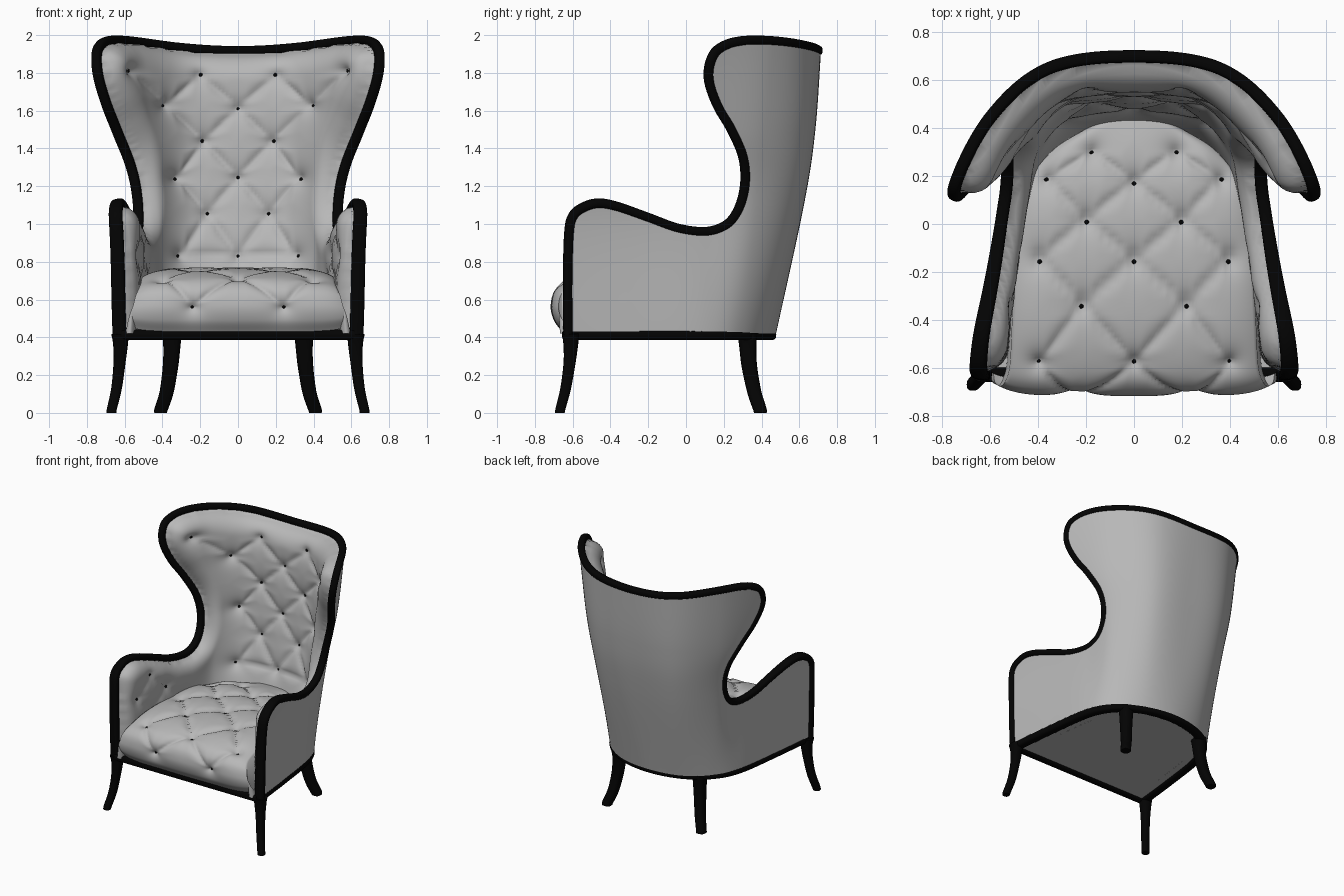
import bpy, bmesh, math
from mathutils import Vector, kdtree

cube = bpy.data.objects.get("Cube")
if cube:
    bpy.data.objects.remove(cube, do_unlink=True)


def material(name, value):
    m = bpy.data.materials.new(name)
    m.use_nodes = True
    m.diffuse_color = (value, value, value, 1)
    bsdf = next(n for n in m.node_tree.nodes if n.type == 'BSDF_PRINCIPLED')
    bsdf.inputs["Base Color"].default_value = (value, value, value, 1)
    bsdf.inputs["Roughness"].default_value = 0.7
    return m


FABRIC = material("grey_fabric", 0.48)
WOOD = material("black_wood", 0.001)


def make(name, verts, faces, mat, angle=60):
    me = bpy.data.meshes.new(name)
    me.from_pydata([tuple(v) for v in verts], [], faces)
    bm = bmesh.new()
    bm.from_mesh(me)
    bmesh.ops.delete(bm, geom=[v for v in bm.verts if not v.link_faces], context='VERTS')
    bm.to_mesh(me)
    bm.free()
    me.materials.append(mat)
    ob = bpy.data.objects.new(name, me)
    bpy.context.collection.objects.link(ob)
    bpy.ops.object.select_all(action='DESELECT')
    ob.select_set(True)
    bpy.context.view_layer.objects.active = ob
    bpy.ops.object.shade_smooth_by_angle(angle=math.radians(angle))
    return ob


def spline(p, t):
    """Smooth curve through the points p; t runs from 0 to len(p) - 1."""
    i = max(0, min(int(t), len(p) - 2))
    f = t - i
    b, c = p[i], p[i + 1]
    a = p[i - 1] if i else b * 2 - c
    d = p[i + 2] if i + 2 < len(p) else c * 2 - b
    return b + (c - a) * (f / 2) + (a * 2 - b * 5 + c * 4 - d) * (f * f / 2) \
        + (b * 3 - a - c * 3 + d) * (f ** 3 / 2)


def ease(x):
    x = max(0, min(1, x))
    return x * x * (3 - 2 * x)


def sweep(name, pts, normals, wide, deep, mat=WOOD, sides=16):
    """Rounded-square bar along pts; wide is the half size along the normals."""
    verts, faces, n = [], [], len(pts)
    for i, p in enumerate(pts):
        tan = (pts[min(i + 1, n - 1)] - pts[max(i - 1, 0)]).normalized()
        nor = (normals[i] - tan * normals[i].dot(tan)).normalized()
        side = tan.cross(nor)
        for k in range(sides):
            a = 2 * math.pi * k / sides
            c, s = math.cos(a), math.sin(a)
            verts.append(p + nor * math.copysign(abs(c) ** 0.7, c) * wide[i]
                         + side * math.copysign(abs(s) ** 0.7, s) * deep[i])
    for i in range(n - 1):
        for k in range(sides):
            a, b = i * sides + k, i * sides + (k + 1) % sides
            faces.append((a, b, b + sides, a + sides))
    faces += [tuple(reversed(range(sides))), tuple(range((n - 1) * sides, n * sides))]
    for v in verts:
        v.z = max(v.z, 0)
    return make(name, verts, faces, mat)


# Wraparound shell: plan outlines at four heights, left front to centre back
PLANS = [
    (0.40, [(.63, -.66), (.59, -.28), (.533, .10), (.43, .29), (.245, .412), (0, .455)]),
    (1.10, [(.665, -.66), (.605, -.28), (.55, .10), (.505, .36), (.31, .565), (0, .607)]),
    (1.50, [(.78, -.50), (.74, -.18), (.685, .11), (.565, .405), (.335, .625), (0, .668)]),
    (2.00, [(.95, -.40), (.87, -.10), (.775, .13), (.597, .45), (.355, .652), (0, .703)])]
LEVELS = []
for z, half in PLANS:
    LEVELS.append([Vector((x, y, z)) for x, y in half]
                  + [Vector((-x, y, z)) for x, y in half[-2::-1]])


def shell(s, t):
    return spline([spline(row, s) for row in LEVELS], t)


def bisect(f, lo, hi):
    for _ in range(18):
        mid = (lo + hi) / 2
        lo, hi = (mid, hi) if f(mid) < 0 else (lo, mid)
    return (lo + hi) / 2


HEIGHTS = [Vector((z, 0)) for z, _ in PLANS]


def level_at(z):
    return bisect(lambda t: spline(HEIGHTS, t).x - z, 0, 3)


# Edge of the shell seen from the side: arm front, arm dip, neck, wing
EDGE = [Vector(p) for p in [
    (-.625, .405), (-.627, .7), (-.62, .95), (-.60, 1.04), (-.55, 1.085), (-.47, 1.11),
    (-.37, 1.095), (-.2, 1.035), (-.05, .98), (.08, .96), (.17, .975), (.24, 1.02),
    (.29, 1.11), (.313, 1.23), (.30, 1.36), (.24, 1.5), (.17, 1.62), (.125, 1.74),
    (.122, 1.83), (.155, 1.91), (.22, 1.952), (.29, 1.969), (.35, 1.974)]]
track = []
for i in range((len(EDGE) - 1) * 9 + 1):
    y, z = spline(EDGE, i / 9)
    t = level_at(z)
    track.append((bisect(lambda s: shell(s, t).y - y, 0, 5), t))
s1 = track[-1][0]
for i in range(1, 41):
    u = i / 40
    track.append((s1 + (5 - s1) * u, level_at(1.974 - .056 * ease(u))))
rim, rim_n = [], []
for s, t in track:
    e = .01
    rim.append(shell(s, t))
    rim_n.append((shell(s + e, t) - shell(s - e, t)).cross(
        shell(s, t + e) - shell(s, t - e)).normalized())
outline = [(p.y, p.z) for p in rim] + [(1.5, rim[-1].z), (1.5, 0), (rim[0].y, 0)]
flip = Vector((-1, 1, 1))
rim += [p * flip for p in rim[-2::-1]]
rim_n += [p * flip for p in rim_n[-2::-1]]
sweep("frame_rim", rim, rim_n,
      [.026 + .011 * min(1, max(0, -p.y / .6)) for p in rim], [.024] * len(rim))
tree = kdtree.KDTree(len(rim))
for i, p in enumerate(rim):
    tree.insert(p, i)
tree.balance()


def inside(y, z):
    hit = False
    for (y0, z0), (y1, z1) in zip(outline, outline[1:] + outline[:1]):
        if (z0 > z) != (z1 > z) and y < y0 + (z - z0) * (y1 - y0) / (z1 - z0):
            hit = not hit
    return hit


def mirrored(points):
    return [Vector(p) for p in points] + [Vector((-p[0], p[1])) for p in points if p[0]]


def links(buttons, reach):
    return [(a, b) for i, a in enumerate(buttons) for b in buttons[:i]
            if (a - b).length < reach and abs(a.x - b.x) > .1]


def tuft(p, buttons, pairs):
    """Depth of the button pits and of the creases that join them."""
    depth = max(.055 * math.exp(-(p - b).length / .045) for b in buttons)
    for a, b in pairs:
        d = b - a
        f = max(0, min(1, (p - a).dot(d) / d.length_squared))
        depth = max(depth, .027 * math.exp(-(p - a - d * f).length / .025))
    return depth


studs = []


def place_studs(buttons, flat, verts):
    for b in buttons:
        i = min(range(len(verts)), key=lambda k: (flat[k] - b).length_squared)
        studs.append(verts[i])


# Shell outside and tufted padding inside, thicker towards the head
NS, NT = 170, 100
grid = [[shell(10 * i / NS, 3 * j / NT) for i in range(NS + 1)] for j in range(NT + 1)]
BACK = mirrored([(.545, 1.81), (.2, 1.79), (.365, 1.63), (0, 1.615), (.178, 1.44), (.31, 1.25),
                 (0, 1.25), (.16, 1.06), (.29, .84), (0, .84)])
ARM = [Vector(p) for p in [(-.47, .83), (-.33, .97), (-.33, .69), (-.18, .83), (-.02, .7)]]
back_pairs, arm_pairs = links(BACK, .29), links(ARM, .25)
outer, inner, flat_back, flat_arm = [], [], [], []
for j in range(NT + 1):
    for i in range(NS + 1):
        p = grid[j][i]
        nor = (grid[j][min(i + 1, NS)] - grid[j][max(i - 1, 0)]).cross(
            grid[min(j + 1, NT)][i] - grid[max(j - 1, 0)][i]).normalized()
        thick = .097 + .045 * ease((p.z - .8) / .9)
        d = max(0, min((tree.find(p)[2] - .02) / (thick * 1.05), 1))
        pad = thick * math.sqrt(1 - (1 - d) ** 2)
        base = p - nor * pad
        fb, fa = Vector((base.x, base.z)), Vector((p.y, p.z))
        dip = tuft(fb, BACK, back_pairs)
        if p.y < .15 and p.z < 1.2:
            dip = max(dip, .7 * tuft(fa, ARM, arm_pairs))
        outer.append(p + nor * .017)
        inner.append(p - nor * max(.003, pad - dip * d))
        flat_back.append(fb)
        flat_arm.append(fa if p.x > 0 else Vector((9, 9)))
faces = []
for j in range(NT):
    for i in range(NS):
        c = (grid[j][i] + grid[j + 1][i + 1]) / 2
        if inside(c.y, c.z):
            a = j * (NS + 1) + i
            faces.append((a, a + 1, a + NS + 2, a + NS + 1))
make("outer_shell", outer, faces, FABRIC)
make("tufted_padding", inner, [f[::-1] for f in faces], FABRIC, 80)
place_studs(BACK, flat_back, inner)
n = len(studs)
place_studs(ARM, flat_arm, inner)
studs += [p * flip for p in studs[n:]]

# Tufted seat cushion: path of (y, z, half width) from front bottom to back
PATH = [Vector(p) for p in [
    (-.655, .43, .60), (-.70, .49, .592), (-.717, .57, .57), (-.69, .66, .55), (-.60, .722, .53),
    (-.4, .76, .52), (-.1, .772, .50), (.15, .768, .46), (.32, .75, .34), (.45, .72, .13)]]
M, N = 90, 80
path = [spline(PATH, 9 * k / M) for k in range(M + 1)]
arc = [0]
for a, b in zip(path, path[1:]):
    arc.append(arc[-1] + (b - a).xy.length)
zero = arc[min(range(M + 1), key=lambda k: abs(path[k].x))]
SEAT = mirrored([(.175, .30), (.36, .18), (0, .17), (.2, .01), (.395, -.155), (0, -.155),
                 (.215, -.345), (.395, -.595), (0, -.59), (.24, -.83)])
seat_pairs = links(SEAT, .34)
verts, flat, faces = [], [], []
for k, (y, z, w) in enumerate(path):
    run = path[min(k + 1, M)] - path[max(k - 1, 0)]
    nor = Vector((0, -run.y, run.x)).normalized()
    for i in range(N + 1):
        u = 2 * i / N - 1
        f = Vector((w * u, arc[k] - zero))
        p = Vector((w * u, y, z)) - nor * (.05 * abs(u) ** 7 + tuft(f, SEAT, seat_pairs))
        if i in (0, N):
            p.z = .42
        verts.append(p)
        flat.append(f)
        if k < M and i < N:
            a = k * (N + 1) + i
            faces.append((a, a + 1, a + N + 2, a + N + 1))
make("seat_cushion", verts, faces, FABRIC, 80)
place_studs(SEAT, flat, verts)

# Upholstery buttons
bm = bmesh.new()
for p in studs:
    ball = bmesh.ops.create_icosphere(bm, subdivisions=2, radius=.011)
    bmesh.ops.translate(bm, verts=ball["verts"], vec=p)
bm.verts.index_update()
make("tuft_buttons", [v.co.copy() for v in bm.verts],
     [[v.index for v in f.verts] for f in bm.faces], WOOD)
bm.free()

# Base rails and underside panel
plan = [shell(.09 + 9.82 * i / 80, 0) for i in range(81)]
plan_n = [(plan[min(i + 1, 80)] - plan[max(i - 1, 0)]).cross(Vector((0, 0, 1))).normalized()
          for i in range(81)]
plan = [Vector((p.x, p.y, .413)) - q * .012 for p, q in zip(plan, plan_n)]
sweep("base_rail", plan, plan_n, [.035] * 81, [.028] * 81)
sweep("front_rail", [plan[0], plan[-1]], [Vector((0, -1, 0))] * 2, [.03] * 2, [.028] * 2)
make("underside_panel", [Vector((p.x, p.y, .402)) for p in plan], [tuple(range(81))], FABRIC)

# Splayed legs: (x, y, z, half thickness) from top to foot
LEGS = {
    "front_leg": [(.625, -.612, .42, .046), (.622, -.61, .37, .04), (.627, -.616, .27, .032),
                  (.643, -.637, .13, .028), (.668, -.665, .02, .026), (.67, -.667, 0, .026)],
    "back_leg": [(.35, .325, .42, .053), (.35, .327, .36, .046), (.357, .335, .25, .041),
                 (.378, .362, .11, .037), (.407, .391, .02, .035), (.41, .394, 0, .035)]}
for name, rows in LEGS.items():
    rows = [Vector(r) for r in rows]
    fine = [spline(rows, i / 4) for i in range(4 * (len(rows) - 1) + 1)]
    for label, sx in (("left", 1), ("right", -1)):
        pts = [Vector((r.x * sx, r.y, r.z)) for r in fine]
        size = [r.w for r in fine]
        sweep(label + "_" + name, pts, [Vector((sx, 0, 0))] * len(pts), size, size)
